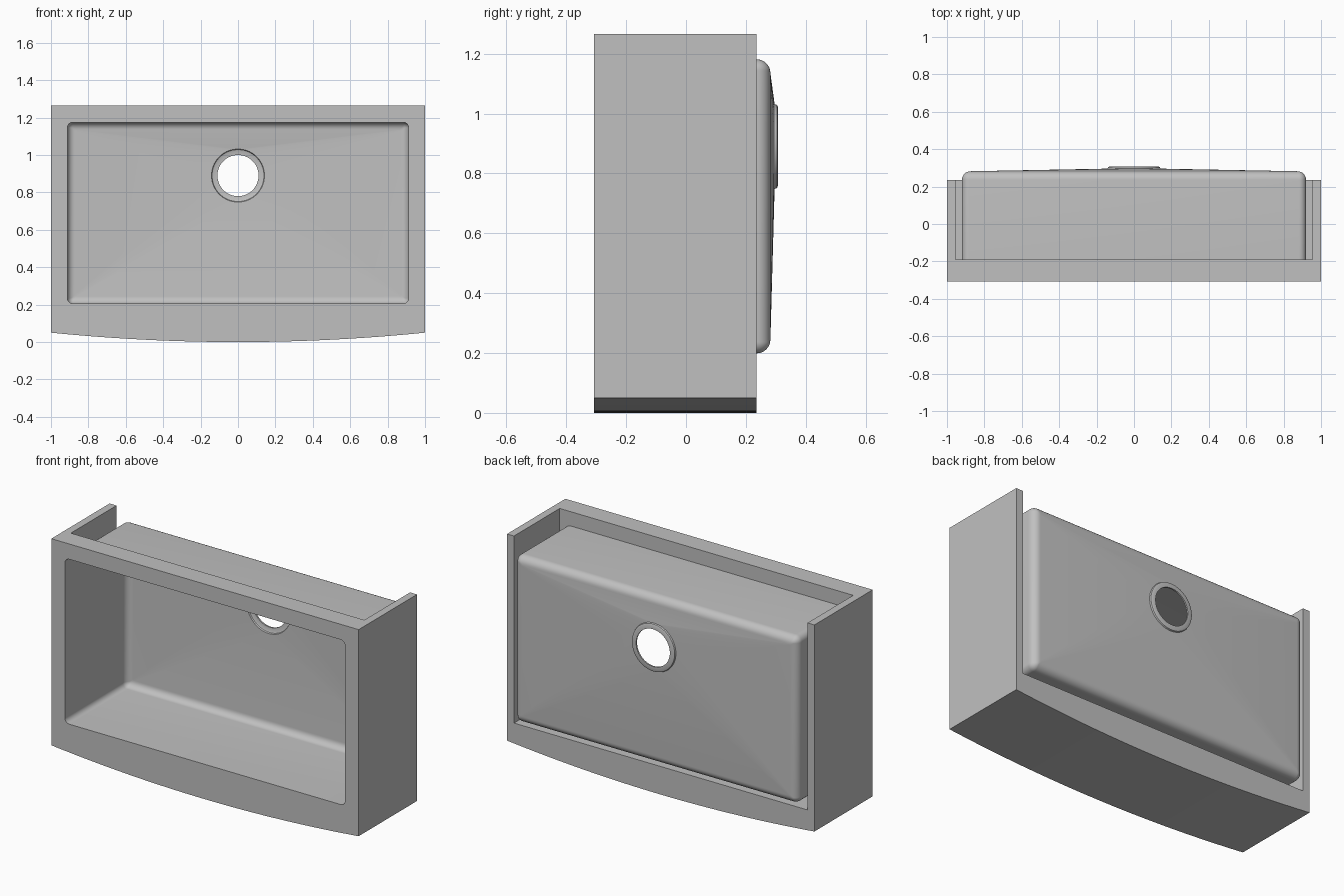
import bpy, bmesh, math

cube = bpy.data.objects.get("Cube")
if cube:
    bpy.data.objects.remove(cube, do_unlink=True)

steel = bpy.data.materials.new("grey_steel")
steel.use_nodes = True
GREY = (0.53, 0.53, 0.53, 1)
steel.diffuse_color = GREY
steel.node_tree.nodes["Principled BSDF"].inputs["Base Color"].default_value = GREY

FRONT, BACK, PLATE_BACK = -0.307, 0.235, -0.19
MID_Z, DRAIN_Z = 0.69, 0.89
STEPS = 12  # points per corner


def make_object(name, bm):
    bmesh.ops.recalc_face_normals(bm, faces=bm.faces)
    mesh = bpy.data.meshes.new(name)
    bm.to_mesh(mesh)
    bm.free()
    mesh.materials.append(steel)
    obj = bpy.data.objects.new(name, mesh)
    bpy.context.collection.objects.link(obj)
    return obj


def activate(obj):
    bpy.ops.object.select_all(action="DESELECT")
    obj.select_set(True)
    bpy.context.view_layer.objects.active = obj


def rounded_rect(half_x, half_z, radius, y):
    pts = []
    for corner, (sx, sz) in enumerate([(1, 1), (-1, 1), (-1, -1), (1, -1)]):
        for i in range(STEPS):
            a = math.pi / 2 * (corner + i / (STEPS - 1))
            pts.append((sx * (half_x - radius) + radius * math.cos(a), y,
                        MID_Z + sz * (half_z - radius) + radius * math.sin(a)))
    return pts


def circle(radius, y):
    n = 4 * STEPS
    return [(radius * math.cos(2 * math.pi * (i + 0.5) / n), y,
             DRAIN_Z + radius * math.sin(2 * math.pi * (i + 0.5) / n)) for i in range(n)]


def prism(name, outline, y0, y1):
    bm = bmesh.new()
    face = bm.faces.new([bm.verts.new((x, y0, z)) for x, z in outline])
    ext = bmesh.ops.extrude_face_region(bm, geom=[face])
    verts = [g for g in ext["geom"] if isinstance(g, bmesh.types.BMVert)]
    bmesh.ops.translate(bm, verts=verts, vec=(0, y1 - y0, 0))
    return make_object(name, bm)


def cut(target, cutter):
    cutter.hide_render = True
    mod = target.modifiers.new("cut", "BOOLEAN")
    mod.operation, mod.solver, mod.object = "DIFFERENCE", "EXACT", cutter
    activate(target)
    bpy.ops.object.modifier_apply(modifier=mod.name)
    bpy.data.objects.remove(cutter, do_unlink=True)


def bowl_wall(half_x, half_z, corner, floor_y, fillet):
    """Rings from the rim down the wall and round the floor fillet."""
    rings = [rounded_rect(half_x, half_z, corner, PLATE_BACK)]
    for i in range(9):
        a = math.pi / 2 * i / 8
        inset = fillet * (1 - math.cos(a))
        rings.append(rounded_rect(half_x - inset, half_z - inset,
                                  max(corner - inset, 0.008),
                                  floor_y - fillet + fillet * math.sin(a)))
    return rings


# Apron: front frame with bowed lower edge, thin sides and a bottom ledge
N = 32
outline = [(-1 + 2 * i / N, 0.05 * (-1 + 2 * i / N) ** 2) for i in range(N + 1)]
apron = prism("apron", outline + [(1, 1.265), (-1, 1.265)], FRONT, BACK)
cavity = [(-0.955, 0.165), (0.955, 0.165), (0.955, 2), (-0.955, 2)]
cut(apron, prism("cavity_cutter", cavity, PLATE_BACK, 1))
opening = [(x, z) for x, y, z in rounded_rect(0.912, 0.485, 0.03, 0)]
cut(apron, prism("opening_cutter", opening, -1, 0))

# Bowl: inner skin, stepped drain and outer skin in one closed loop of rings
rings = bowl_wall(0.912, 0.485, 0.03, 0.272, 0.04)
rings += [circle(0.142, 0.286), circle(0.139, 0.294), circle(0.132, 0.297),
          circle(0.11, 0.298), circle(0.11, 0.307), circle(0.132, 0.307),
          circle(0.139, 0.304), circle(0.142, 0.296)]
rings += reversed(bowl_wall(0.92, 0.491, 0.038, 0.282, 0.046))
bm = bmesh.new()
loops = [[bm.verts.new(p) for p in ring] for ring in rings]
count = 4 * STEPS
for k, loop in enumerate(loops):
    following = loops[(k + 1) % len(loops)]
    for i in range(count):
        j = (i + 1) % count
        bm.faces.new((loop[i], loop[j], following[j], following[i]))
bowl = make_object("bowl", bm)

for obj in (apron, bowl):
    activate(obj)
    bpy.ops.object.shade_smooth_by_angle(angle=math.radians(30))
